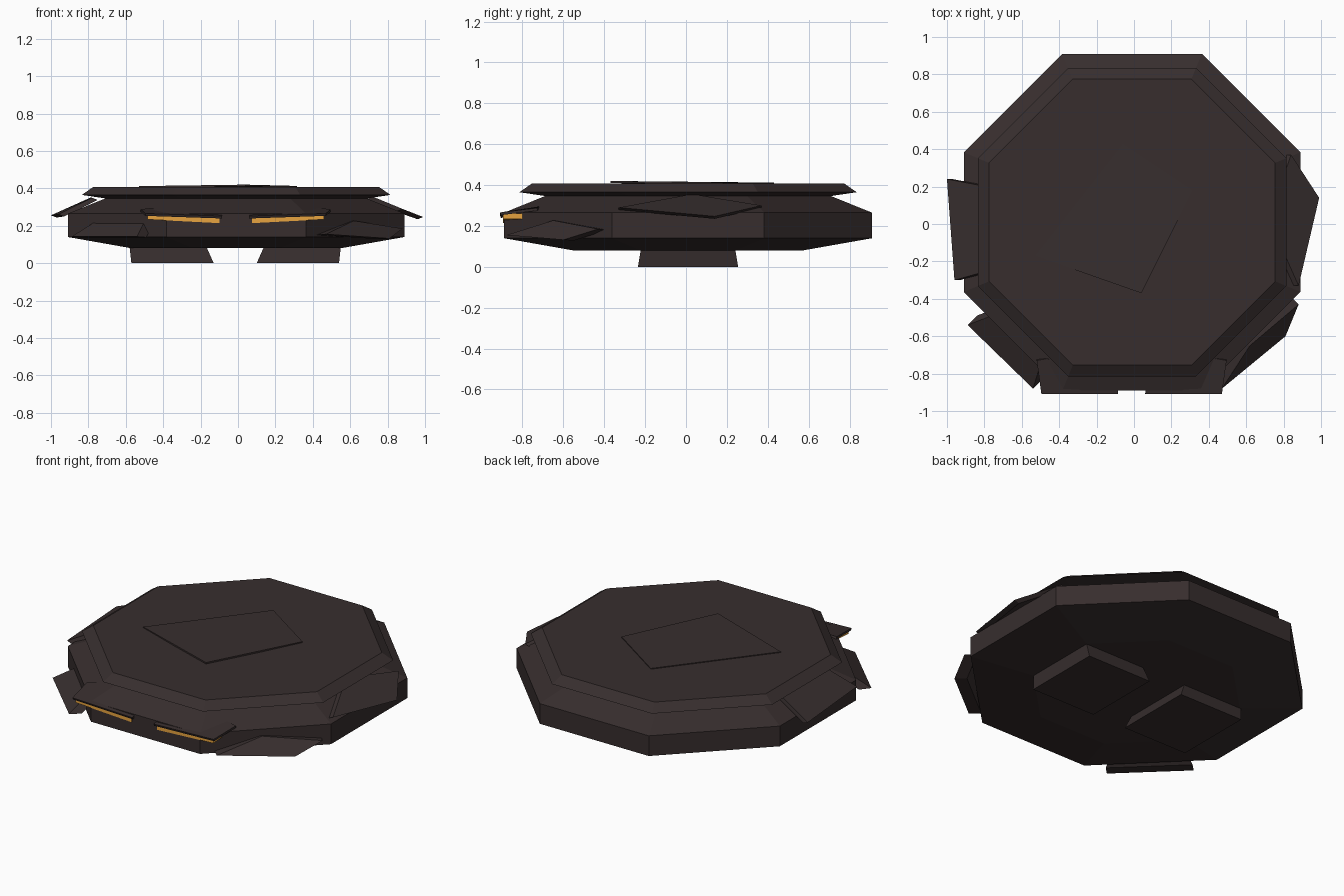
import bpy, bmesh, math
from mathutils import Vector

if "Cube" in bpy.data.objects:
    bpy.data.objects.remove(bpy.data.objects["Cube"])


def material(name, rgb):
    m = bpy.data.materials.new(name)
    m.diffuse_color = (*rgb, 1)
    m.use_nodes = True
    m.node_tree.nodes["Principled BSDF"].inputs["Base Color"].default_value = m.diffuse_color
    return m


SHELL = material("dark brown", (0.038, 0.027, 0.027))
GOLD = material("gold", (0.80, 0.37, 0.05))


def loft(name, rings, mat):
    """Join rings of equal length, bottom to top, and cap both ends."""
    bm = bmesh.new()
    loops = [[bm.verts.new(p) for p in ring] for ring in rings]
    n = len(loops[0])
    for a, b in zip(loops, loops[1:]):
        for i in range(n):
            j = (i + 1) % n
            bm.faces.new((a[i], a[j], b[j], b[i]))
    bm.faces.new(loops[0][::-1])
    bm.faces.new(loops[-1])
    bmesh.ops.recalc_face_normals(bm, faces=bm.faces)
    me = bpy.data.meshes.new(name)
    bm.to_mesh(me)
    bm.free()
    me.materials.append(mat)
    ob = bpy.data.objects.new(name, me)
    bpy.context.collection.objects.link(ob)
    return ob


def octagon(apothem, z, cx=-0.01, cy=0.01):
    r = apothem / math.cos(math.pi / 8)
    return [(cx + r * math.cos((k + 0.5) * math.pi / 4),
             cy + r * math.sin((k + 0.5) * math.pi / 4), z) for k in range(8)]


def plate(name, corners, offset, mat=SHELL):
    """Thin slab: top outline plus a copy pushed by the offset."""
    below = [Vector(c) + Vector(offset) for c in corners]
    return loft(name, [below, corners], mat)


# Octagonal shell with sloped belly and shoulders
loft("body", [octagon(a, z) for a, z in
              ((0.56, 0.08), (0.90, 0.14), (0.90, 0.265), (0.69, 0.35))], SHELL)

# Overhanging bevelled lid
loft("lid", [octagon(a, z) for a, z in
             ((0.69, 0.345), (0.825, 0.365), (0.765, 0.407))], SHELL)

# Crooked patch on the lid
plate("lid_patch", [(-0.06, 0.43, 0.412), (-0.53, -0.17, 0.412),
                    (0.04, -0.37, 0.420), (0.315, 0.18, 0.413)], (0, 0, -0.009))

# Two blocky feet, flared toward the middle
for name, s, dx in (("left_foot", -1, -0.03), ("right_foot", 1, 0)):
    rings = []
    for x0, x1, y0, y1, z in ((0.10, 0.54, -0.235, 0.255, 0),
                              (0.14, 0.55, -0.22, 0.24, 0.09)):
        rings.append([(s * x + dx, y, z) for x, y in
                      ((x0, y0), (x1, y0), (x1, y1), (x0, y1))])
    loft(name, rings, SHELL)

# Slanted eyes, each under a brow
for side, s, dx in (("left", -1, -0.025), ("right", 1, 0)):
    def at(x, y, z):
        return (s * x + dx, y, z)
    plate(side + "_eye", [at(0.075, -0.896, 0.242), at(0.46, -0.896, 0.262),
                          at(0.45, -0.77, 0.262), at(0.08, -0.77, 0.242)],
          (0, 0, -0.028), GOLD)
    plate(side + "_brow", [at(0.06, -0.91, 0.252), at(0.47, -0.91, 0.266),
                           at(0.495, -0.73, 0.288), at(0.44, -0.72, 0.295),
                           at(0.065, -0.86, 0.268)], (0, 0.005, -0.013))

# Loose armour plates around the rim
plate("left_side_plate", [(-1.0, 0.24, 0.256), (-0.96, -0.30, 0.262),
                          (-0.78, -0.25, 0.350), (-0.79, 0.20, 0.350)],
      (0.03, 0, -0.012))
plate("right_side_plate", [(0.84, 0.37, 0.300), (0.72, 0.03, 0.356),
                           (0.88, -0.33, 0.290), (0.99, 0.14, 0.247)],
      (-0.03, 0, -0.012))
plate("front_right_plate", [(0.47, -0.88, 0.155), (0.81, -0.60, 0.132),
                            (0.88, -0.43, 0.185), (0.62, -0.65, 0.227)],
      (-0.05, 0.05, -0.004))
plate("front_left_plate", [(-0.89, -0.54, 0.142), (-0.54, -0.88, 0.142),
                           (-0.50, -0.75, 0.222), (-0.76, -0.49, 0.224)],
      (0.05, 0.05, -0.004))
